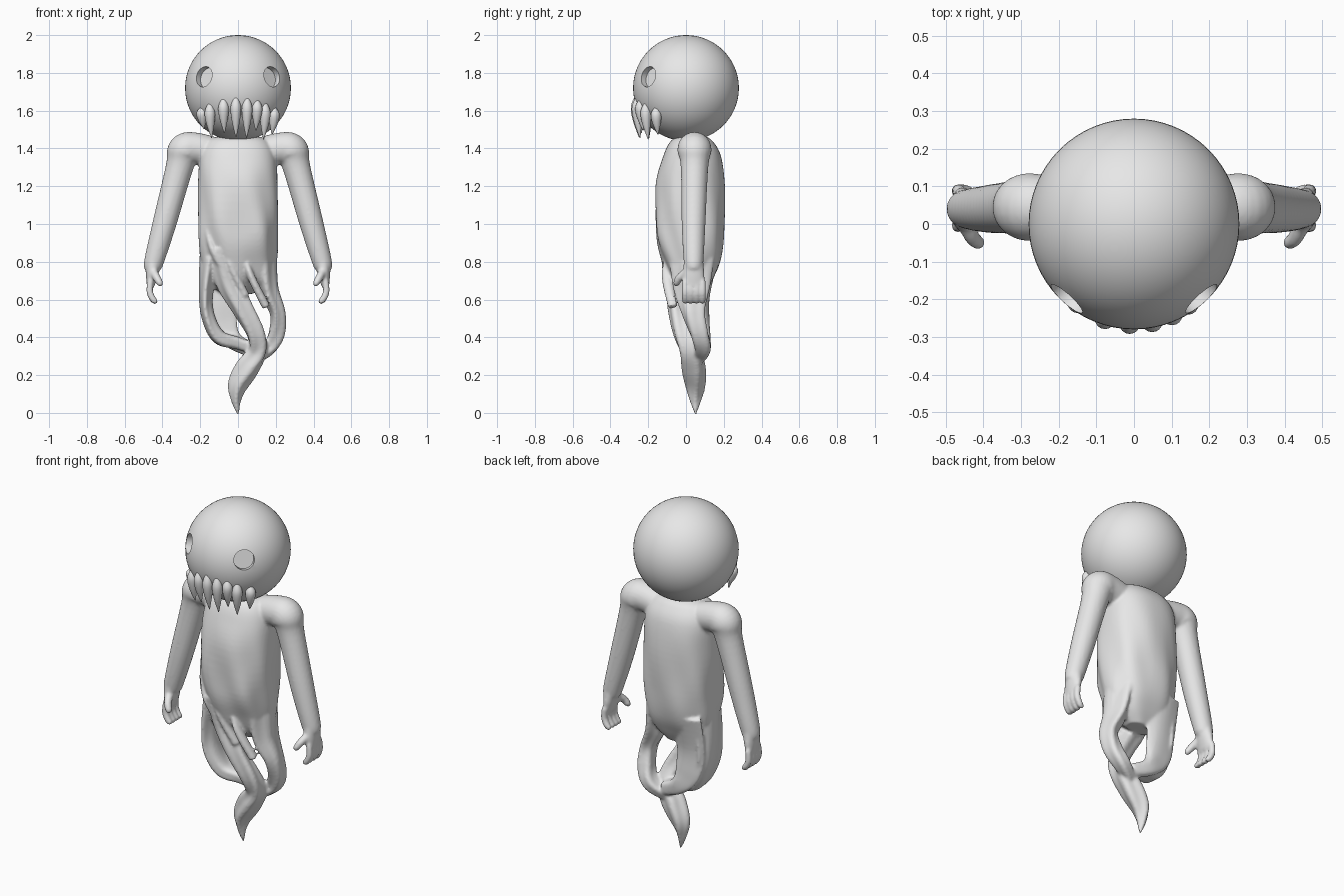
import bpy
import bmesh
from math import sin, cos, pi, sqrt
from mathutils import Vector

default_cube = bpy.data.objects.get("Cube")
if default_cube:
    bpy.data.objects.remove(default_cube, do_unlink=True)

FRONT = Vector((0, -1, 0))
HEAD_CENTER = Vector((0, 0, 1.72))
HEAD_RADIUS = 0.28

clay = bpy.data.materials.new("pale_grey")
clay.use_nodes = True
grey = (0.8, 0.8, 0.8, 1)
clay.diffuse_color = grey
clay.node_tree.nodes["Principled BSDF"].inputs["Base Color"].default_value = grey


def spline(points, steps=6):
    """Smooth path through points of any dimension."""
    p = [Vector(q) for q in points]
    p = [p[0]] + p + [p[-1]]
    path = []
    for i in range(1, len(p) - 2):
        a, b, c, d = p[i - 1:i + 3]
        for k in range(steps):
            t = k / steps
            path.append((b * 2 + (c - a) * t + (a * 2 - b * 5 + c * 4 - d) * (t * t)
                         + (b * 3 - a - c * 3 + d) * (t ** 3)) * 0.5)
    path.append(p[-1])
    return path


def loft(bm, rings):
    """Closed skin over a list of equally sized rings."""
    loops = [[bm.verts.new(co) for co in ring] for ring in rings]
    count = len(loops[0])
    faces = []
    for low, high in zip(loops, loops[1:]):
        for j in range(count):
            k = (j + 1) % count
            faces.append(bm.faces.new((low[j], low[k], high[k], high[j])))
    faces.append(bm.faces.new(loops[0][::-1]))
    faces.append(bm.faces.new(loops[-1]))
    bmesh.ops.recalc_face_normals(bm, faces=faces)


def strand(bm, points, groove=0.0, sides=24):
    """Tube along x, y, z with a width and a depth at each point."""
    path = spline(points)
    rings = []
    for i, q in enumerate(path):
        ahead = path[min(i + 1, len(path) - 1)]
        behind = path[max(i - 1, 0)]
        tangent = Vector((ahead - behind)[:3]).normalized()
        u = tangent.cross(FRONT).normalized()
        v = u.cross(tangent).normalized()
        ring = []
        for j in range(sides):
            angle = 2 * pi * j / sides
            r = 1 + groove * cos(4 * angle + i * 0.15)
            ring.append(Vector(q[:3]) + u * (r * max(q[3], 0.002) * cos(angle))
                        + v * (r * max(q[4], 0.002) * sin(angle)))
        rings.append(ring)
    loft(bm, rings)


def limb(bm, points, side=1, sides=24):
    """Round tube with one radius per point, mirrored by side."""
    strand(bm, [(x * side, y, z, r, r) for x, y, z, r in points], 0.0, sides)


def make_object(name, bm):
    mesh = bpy.data.meshes.new(name)
    bm.to_mesh(mesh)
    bm.free()
    obj = bpy.data.objects.new(name, mesh)
    bpy.context.collection.objects.link(obj)
    return obj


def select_only(obj):
    bpy.ops.object.select_all(action='DESELECT')
    obj.select_set(True)
    bpy.context.view_layer.objects.active = obj


def finish(obj, angle):
    """Apply the modifiers, colour and smooth."""
    select_only(obj)
    for mod in list(obj.modifiers):
        bpy.ops.object.modifier_apply(modifier=mod.name)
    obj.data.materials.clear()
    obj.data.materials.append(clay)
    for face in obj.data.polygons:
        face.material_index = 0
    bpy.ops.object.shade_smooth_by_angle(angle=angle)


# Head: a ball with two shallow round sockets
bm = bmesh.new()
bmesh.ops.create_uvsphere(bm, u_segments=64, v_segments=32, radius=HEAD_RADIUS)
bmesh.ops.translate(bm, vec=HEAD_CENTER, verts=bm.verts)
head = make_object("head", bm)
cutters = []
for side in (1, -1):
    outward = Vector((0.18 * side, -0.2, 0.06)).normalized()
    bpy.ops.mesh.primitive_cylinder_add(vertices=40, radius=0.055, depth=0.08,
                                        location=HEAD_CENTER + outward * HEAD_RADIUS,
                                        rotation=outward.to_track_quat('Z', 'Y').to_euler())
    cutter = bpy.context.object
    cutter.name = "eye_cutter"
    cutter.hide_render = True
    cutters.append(cutter)
    mod = head.modifiers.new("socket", 'BOOLEAN')
    mod.operation = 'DIFFERENCE'
    mod.solver = 'EXACT'
    mod.object = cutter
finish(head, 0.6)
for cutter in cutters:
    bpy.data.objects.remove(cutter, do_unlink=True)

# Teeth: uneven fangs hanging from the front of the head
bm = bmesh.new()
fangs = [(-0.2, 0.11), (-0.155, 0.18), (-0.08, 0.18), (-0.012, 0.21),
         (0.05, 0.21), (0.105, 0.16), (0.15, 0.19), (0.2, 0.14)]
for x, length in fangs:
    top = 1.67 - 1.4 * x * x
    y = -sqrt(HEAD_RADIUS ** 2 - x * x - (top - HEAD_CENTER.z) ** 2)
    shape = [(0.95, 0.0, 0.012), (0.96, 0.25, 0.028), (0.94, 0.6, 0.021), (0.9, 1.0, 0.002)]
    limb(bm, [(x * k, y * k, top - length * drop, r) for k, drop, r in shape], 1, 16)
finish(make_object("teeth", bm), 0.9)

# Torso: rows of height, half width, front and back
bm = bmesh.new()
rows = [(1.465, 0.1, -0.03, 0.1), (1.44, 0.16, -0.08, 0.14), (1.36, 0.2, -0.12, 0.185),
        (1.2, 0.21, -0.16, 0.205), (0.95, 0.21, -0.16, 0.2), (0.8, 0.2, -0.12, 0.18),
        (0.7, 0.17, -0.08, 0.14), (0.63, 0.08, 0, 0.1)]
rings = []
for z, width, front, back in spline(rows):
    fade = min(1, max(0, (1.35 - z) / 0.4))
    ring = []
    for j in range(64):
        a = 2 * pi * j / 64
        weight = 0.02 + 0.02 * max(0, -sin(a))
        r = 1 + weight * fade * (sin(7 * a + 9 * z) + 0.5 * sin(4 * a - 14 * z))
        sx = abs(cos(a)) ** 0.85 * (1 if cos(a) > 0 else -1)
        sy = abs(sin(a)) ** 0.85 * (1 if sin(a) > 0 else -1)
        ring.append((width * r * sx, (front + back) / 2 + (back - front) / 2 * r * sy, z))
    rings.append(ring)
loft(bm, rings)

# Left and right cloth strands
strand(bm, [(-0.15, 0.02, 0.82, 0.05, 0.11), (-0.17, 0.02, 0.62, 0.035, 0.1),
            (-0.155, 0.02, 0.5, 0.035, 0.09), (-0.1, 0.03, 0.4, 0.04, 0.07),
            (0, 0.05, 0.37, 0.035, 0.05), (0.09, 0.05, 0.34, 0.03, 0.04)], 0.1)
strand(bm, [(0.14, 0.03, 0.82, 0.06, 0.11), (0.16, 0.03, 0.66, 0.05, 0.09),
            (0.21, 0.04, 0.53, 0.04, 0.06), (0.205, 0.07, 0.42, 0.045, 0.05),
            (0.16, 0.09, 0.34, 0.04, 0.045), (0.07, 0.06, 0.28, 0.03, 0.03)], 0.12)
# Middle strand winding down into the pointed tail
strand(bm, [(-0.1, -0.08, 0.88, 0.06, 0.05), (-0.05, -0.06, 0.7, 0.065, 0.045),
            (0.02, -0.05, 0.56, 0.055, 0.045), (0.09, -0.02, 0.43, 0.05, 0.05),
            (0.105, 0.02, 0.33, 0.05, 0.055), (0.05, 0.04, 0.24, 0.06, 0.06),
            (0, 0.05, 0.15, 0.05, 0.05), (-0.01, 0.05, 0.07, 0.026, 0.03),
            (0, 0.05, -0.01, 0.005, 0.005)], 0.14)
# Back panel joining the tail
strand(bm, [(-0.09, 0.14, 0.82, 0.1, 0.03), (-0.1, 0.1, 0.62, 0.09, 0.025),
            (-0.08, 0.1, 0.47, 0.08, 0.025), (-0.02, 0.1, 0.38, 0.05, 0.03),
            (0.08, 0.08, 0.33, 0.04, 0.03)], 0.06)
# Raised folds across the front
for x, z, drift in ((-0.17, 0.98, 0.14), (-0.08, 0.92, 0.12), (0.03, 0.86, 0.12)):
    strand(bm, [(x, -0.08, z, 0.01, 0.02), (x + drift * 0.3, -0.1, z - 0.13, 0.02, 0.03),
                (x + drift, -0.07, z - 0.3, 0.022, 0.025)])

# Arms, palms, fingers and thumbs
for side in (1, -1):
    limb(bm, [(0.13, 0.045, 1.38, 0.08), (0.23, 0.045, 1.4, 0.085), (0.285, 0.045, 1.385, 0.09),
              (0.31, 0.045, 1.3, 0.073), (0.39, 0.04, 1, 0.063), (0.445, 0.04, 0.8, 0.052),
              (0.452, 0.04, 0.76, 0.042)], side)
    strand(bm, [(0.448 * side, 0.04, 0.8, 0.042, 0.052), (0.456 * side, 0.04, 0.73, 0.032, 0.058),
                (0.463 * side, 0.04, 0.67, 0.02, 0.055)])
    for finger in range(4):
        y = -0.005 + finger * 0.031
        limb(bm, [(0.463, y, 0.7, 0.017), (0.467, y, 0.64, 0.018),
                  (0.445, y, 0.595, 0.017), (0.425, y, 0.59, 0.01)], side, 12)
    limb(bm, [(0.45, 0.01, 0.75, 0.024), (0.43, -0.035, 0.715, 0.021),
              (0.413, -0.05, 0.685, 0.018), (0.41, -0.052, 0.67, 0.009)], side, 12)

# Fuse everything below the head into one soft skin
body = make_object("body", bm)
remesh = body.modifiers.new("fuse", 'REMESH')
remesh.mode = 'VOXEL'
remesh.voxel_size = 0.008
relax = body.modifiers.new("relax", 'SMOOTH')
relax.factor = 0.5
relax.iterations = 5
finish(body, 1.2)
